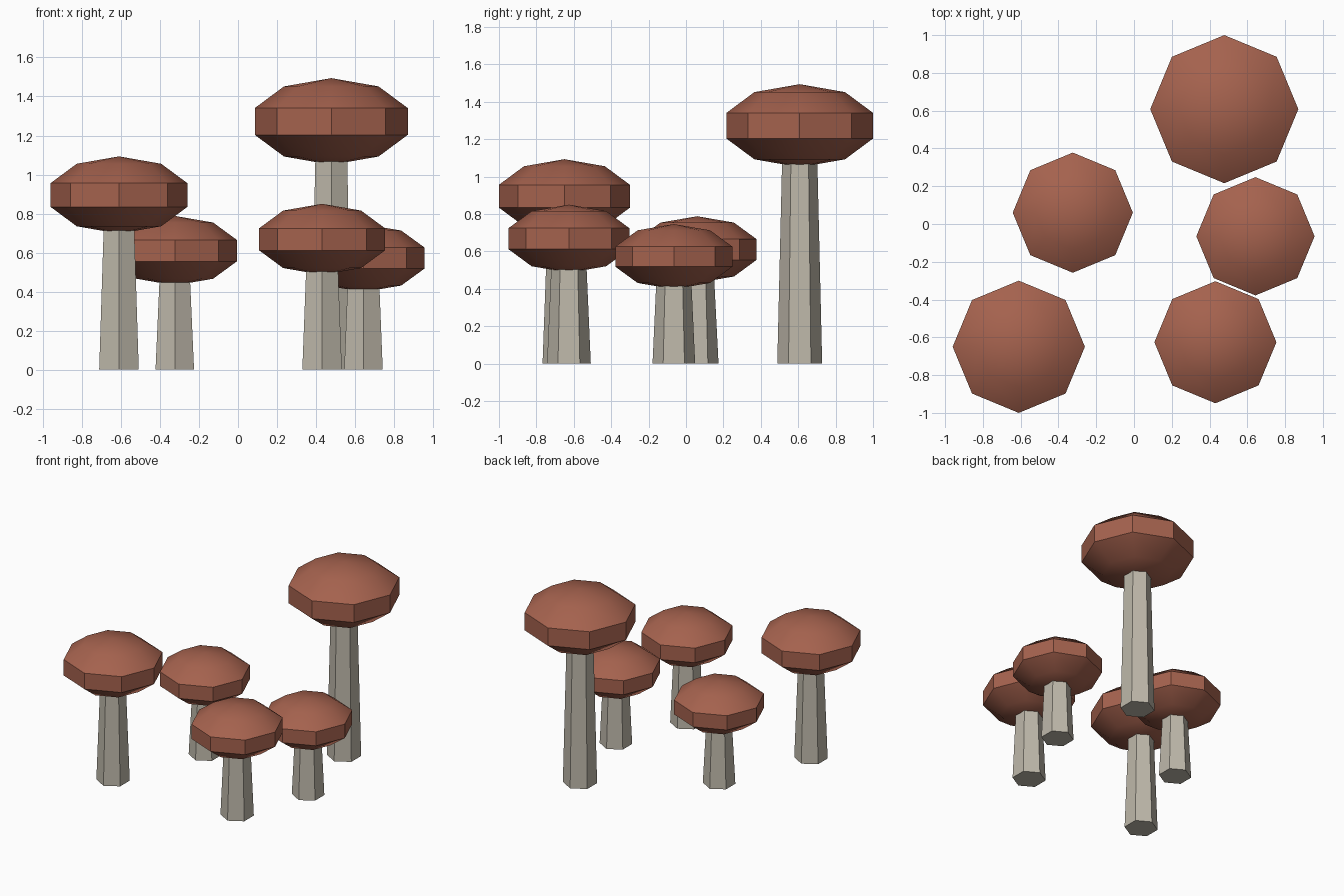
import bpy
import math

if "Cube" in bpy.data.objects:
    bpy.data.objects.remove(bpy.data.objects["Cube"])


def material(name, color):
    m = bpy.data.materials.new(name)
    m.diffuse_color = (*color, 1)
    m.use_nodes = True
    m.node_tree.nodes["Principled BSDF"].inputs["Base Color"].default_value = m.diffuse_color
    return m


cap_mat = material("reddish_brown", (0.376, 0.122, 0.076))
stem_mat = material("pale_grey", (0.515, 0.479, 0.402))

# x, y, cap radius, cap centre height, cap half height, stem base radius, stem radius under cap
mushrooms = [
    (0.478, 0.608, 0.392, 1.272, 0.222, 0.120, 0.094),
    (-0.61, -0.65, 0.350, 0.895, 0.198, 0.117, 0.090),
    (-0.324, 0.06, 0.318, 0.610, 0.178, 0.114, 0.090),
    (0.431, -0.626, 0.323, 0.668, 0.182, 0.117, 0.094),
    (0.643, -0.065, 0.313, 0.572, 0.174, 0.114, 0.094),
]

for i, (x, y, r, z, h, r0, r1) in enumerate(mushrooms, 1):
    # Stem: tapered hexagonal column with a corner facing front
    top = z - 0.8 * h
    bpy.ops.mesh.primitive_cone_add(vertices=6, radius1=r0, radius2=r1,
                                    depth=top, location=(x, y, top / 2))
    stem = bpy.context.object
    stem.name = f"mushroom_stem_{i}"
    stem.data.materials.append(stem_mat)

    # Cap: squashed eight-sided sphere with a flat band round the middle
    bpy.ops.mesh.primitive_uv_sphere_add(segments=8, ring_count=5, radius=1,
                                         location=(x, y, z))
    cap = bpy.context.object
    cap.name = f"mushroom_cap_{i}"
    s = r / math.cos(math.radians(18))
    cap.scale = (s, s, h)
    bpy.ops.object.transform_apply(location=False, rotation=False, scale=True)
    bpy.ops.object.shade_smooth_by_angle(angle=math.radians(30))
    cap.data.materials.append(cap_mat)
